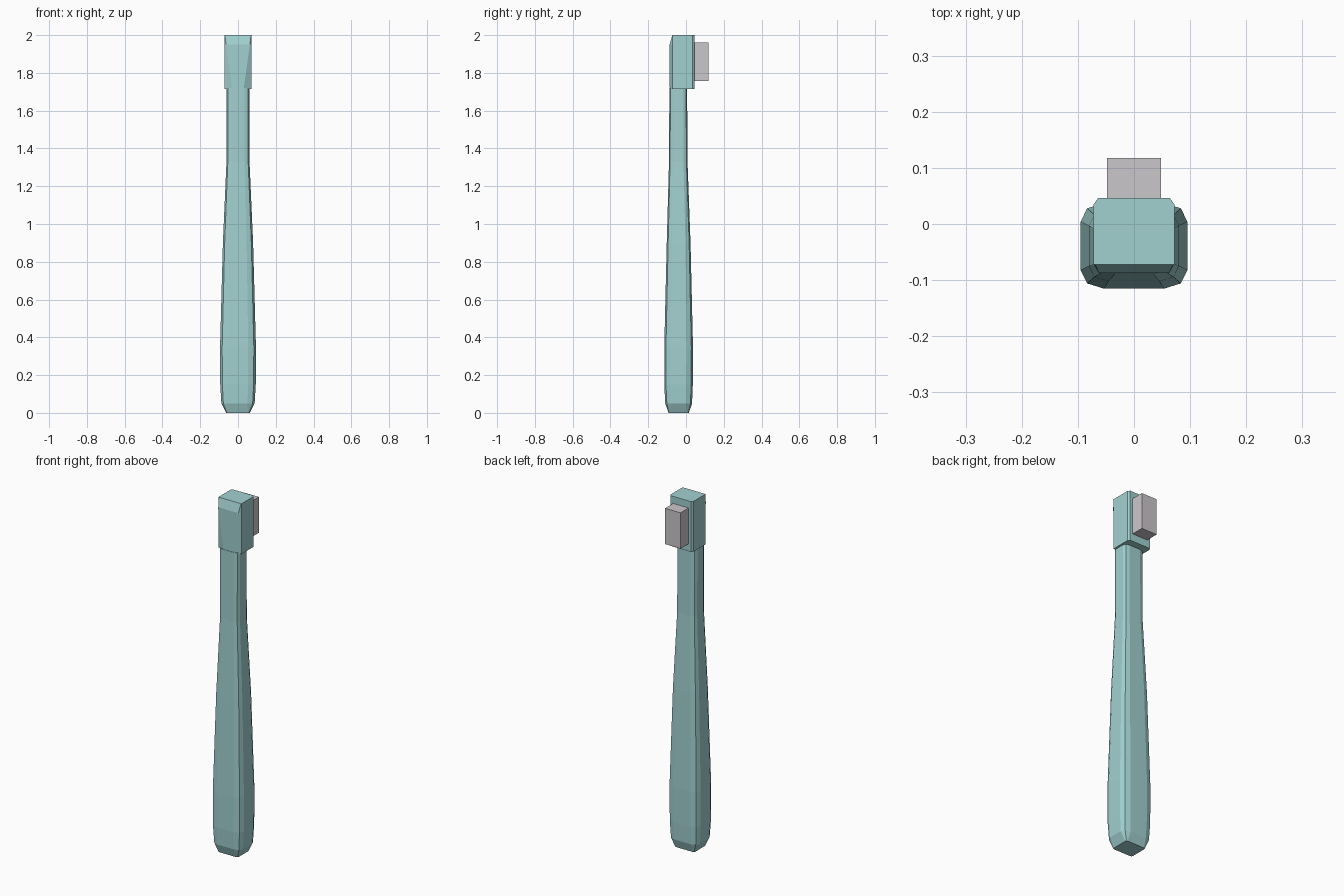
import bpy, bmesh

if "Cube" in bpy.data.objects:
    bpy.data.objects.remove(bpy.data.objects["Cube"])


def material(name, rgb):
    m = bpy.data.materials.new(name)
    m.diffuse_color = (*rgb, 1)
    m.use_nodes = True
    m.node_tree.nodes["Principled BSDF"].inputs["Base Color"].default_value = m.diffuse_color
    return m


TEAL = material("pale teal", (0.36, 0.63, 0.63))
GREY = material("bristle grey", (0.60, 0.57, 0.60))


def loft(name, rings, mat):
    """Skin a list of equal-length closed rings and cap both ends."""
    bm = bmesh.new()
    loops = [[bm.verts.new(p) for p in r] for r in rings]
    n = len(loops[0])
    for a, b in zip(loops, loops[1:]):
        for i in range(n):
            j = (i + 1) % n
            bm.faces.new((a[i], a[j], b[j], b[i]))
    bm.faces.new(loops[0][::-1])
    bm.faces.new(loops[-1])
    bmesh.ops.recalc_face_normals(bm, faces=bm.faces)
    me = bpy.data.meshes.new(name)
    bm.to_mesh(me)
    bm.free()
    me.materials.append(mat)
    ob = bpy.data.objects.new(name, me)
    bpy.context.collection.objects.link(ob)
    return ob


def rounded(z, w, y0, y1, a=0.57, b=0.88):
    """Twelve-sided rectangle with two-step corners."""
    c, h = (y0 + y1) / 2, (y1 - y0) / 2
    q = [(1, a), (b, b), (a, 1)]
    pts = q + [(-x, y) for x, y in q[::-1]]
    pts += [(-x, -y) for x, y in pts]
    return [(x * w, c + y * h, z) for x, y in pts]


# handle: slim neck swelling to a thick grip with a bevelled foot
loft("handle", [
    rounded(0.00, 0.062, -0.092, 0.015, 0.85, 0.95),
    rounded(0.05, 0.088, -0.110, 0.032),
    rounded(0.15, 0.094, -0.115, 0.036),
    rounded(0.35, 0.095, -0.115, 0.037),
    rounded(0.90, 0.080, -0.102, 0.024),
    rounded(1.33, 0.061, -0.090, 0.008),
    rounded(1.72, 0.061, -0.088, 0.006),
], TEAL)


# head: block with a bevelled back and a raised front that tapers to the neck
def head_ring(z, front_w, front_y):
    half = [(front_w, front_y), (0.072, -0.072), (0.072, 0.035), (0.064, 0.046)]
    return [(x, y, z) for x, y in half] + [(-x, y, z) for x, y in half[::-1]]


loft("head", [
    head_ring(1.715, 0.030, -0.086),
    head_ring(1.950, 0.063, -0.087),
    head_ring(2.000, 0.069, -0.0725),
], TEAL)

# bristle block on the back of the head
loft("bristles", [
    [(-0.048, 0.04, z), (0.048, 0.04, z), (0.048, 0.118, z), (-0.048, 0.118, z)]
    for z in (1.757, 1.96)
], GREY)
